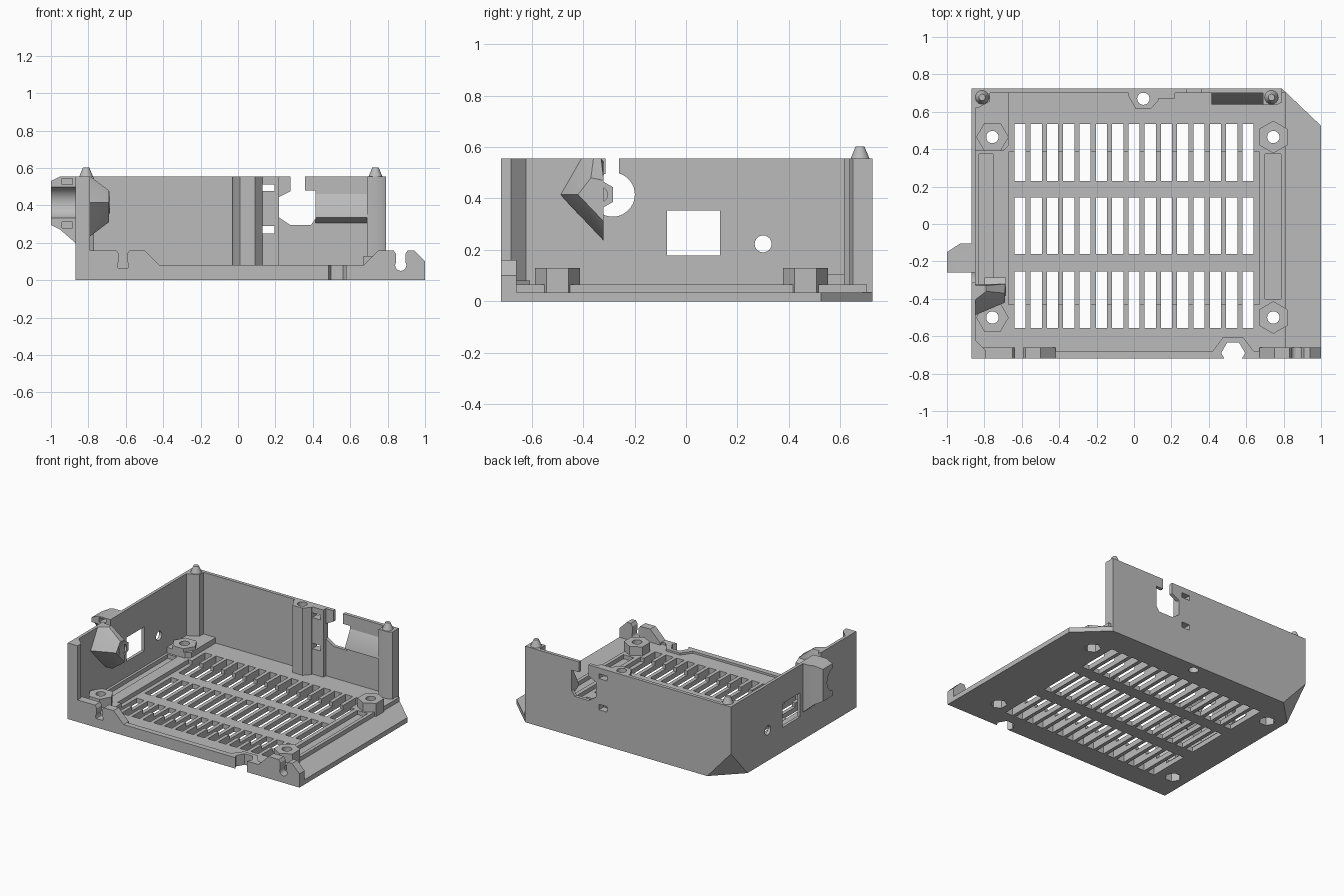
import bpy, bmesh, math
from mathutils import Vector

if "Cube" in bpy.data.objects:
    bpy.data.objects.remove(bpy.data.objects["Cube"])

grey = bpy.data.materials.new("plain grey")
grey.diffuse_color = (0.5, 0.5, 0.5, 1)
grey.use_nodes = True
grey.node_tree.nodes["Principled BSDF"].inputs["Base Color"].default_value = grey.diffuse_color


def finish(name, bm):
    bmesh.ops.recalc_face_normals(bm, faces=bm.faces)
    me = bpy.data.meshes.new(name)
    bm.to_mesh(me)
    bm.free()
    me.materials.append(grey)
    ob = bpy.data.objects.new(name, me)
    bpy.context.collection.objects.link(ob)
    return ob


def prism(name, pts, axis, a, b):
    """Extrude a 2D outline along an axis from a to b."""
    put = {'x': lambda p, t: (t, p[0], p[1]),
           'y': lambda p, t: (p[0], t, p[1]),
           'z': lambda p, t: (p[0], p[1], t)}[axis]
    bm = bmesh.new()
    f = bm.faces.new([bm.verts.new(put(p, a)) for p in pts])
    r = bmesh.ops.extrude_face_region(bm, geom=[f])
    d = Vector(put((0, 0), b - a))
    bmesh.ops.translate(bm, vec=d, verts=[v for v in r['geom'] if isinstance(v, bmesh.types.BMVert)])
    return finish(name, bm)


def rect(a0, a1, b0, b1):
    return [(a0, b0), (a1, b0), (a1, b1), (a0, b1)]


def ngon(cx, cy, r, n, turn=0):
    return [(cx + r * math.cos(turn + i * math.tau / n), cy + r * math.sin(turn + i * math.tau / n)) for i in range(n)]


def box(name, x0, x1, y0, y1, z0, z1):
    return prism(name, rect(x0, x1, y0, y1), 'z', z0, z1)


def hull(name, pts):
    bm = bmesh.new()
    for p in pts:
        bm.verts.new(p)
    bmesh.ops.convex_hull(bm, input=bm.verts)
    return finish(name, bm)


def boolean(ob, others, op='DIFFERENCE', keep=False):
    """Apply booleans, then remove the tools."""
    for o in others:
        m = ob.modifiers.new("bool", 'BOOLEAN')
        m.operation, m.solver, m.object = op, 'EXACT', o
    bpy.context.view_layer.update()
    me = bpy.data.meshes.new_from_object(ob.evaluated_get(bpy.context.evaluated_depsgraph_get()))
    ob.modifiers.clear()
    ob.data = me
    if not keep:
        for o in others:
            bpy.data.objects.remove(o)


# floor plate with raised border
floor = prism("floor", [(-.87, -.72), (1, -.72), (1, .525), (.79, .725), (-.87, .725)], 'z', 0, .035)
layer = box("floor_border", -.87, .81, -.72, .704, .02, .065)
boolean(layer, [box("cut", -.67, .67, -.43, .385, .035, .2),
                box("cut", .70, .785, -.40, .375, .035, .2),
                box("cut", -.83, -.755, -.40, .375, .035, .2)])

# vent slots in three rows
bm = bmesh.new()
for y0, y1 in ((.23, .535), (-.16, .143), (-.556, -.253)):
    for i in range(15):
        x = -.61 + i * .0871
        r = bmesh.ops.create_cube(bm, size=1)
        for v in r['verts']:
            v.co = (x + v.co.x * .06, (y0 + y1) / 2 + v.co.y * (y1 - y0), v.co.z)
slots = finish("slot_cutter", bm)
boolean(floor, [layer], 'UNION')
boolean(floor, [slots])

# back wall with notch, cable opening and small windows
back = box("back_wall", -.87, .79, .70, .725, 0, .555)
rib = box("cable_rib", .12, .22, .67, .71, .03, .555)
notch = [(.22, .335), (.28, .295), (.39, .295), (.415, .33), (.415, .48), (.357, .48),
         (.357, .6), (.28, .6), (.28, .475), (.22, .445)]
for ob in (back, rib):
    boolean(ob, [box("cut", .13, .195, .6, .8, .477, .512), box("cut", .13, .195, .6, .8, .25, .29)])
boolean(back, [prism("cut", notch, 'y', .6, .8)])
boss = prism("screw_boss", [(-.03, .71), (-.03, .685), (.01, .615), (.09, .615), (.13, .66), (.13, .71)], 'z', .03, .555)
screw = prism("cut", ngon(.05, .67, .033, 24), 'z', -.1, .7)
boolean(boss, [screw], keep=True)
boolean(floor, [screw])
prism("ledge", [(.71, .46), (.70, .46), (.64, .345), (.64, .335), (.70, .305), (.71, .305)], 'x', .415, .69)

# left wall with port openings and slotted bore
left = box("left_wall", -.87, -.848, -.72, .725, 0, .555)
boolean(left, [prism("cut", rect(-.073, .133, .178, .353), 'x', -1.1, -.7),
               prism("cut", ngon(.30, .223, .033, 24), 'x', -1.1, -.7),
               prism("cut", ngon(-.285, .415, .086, 40), 'x', -1.1, -.7),
               prism("cut", rect(-.313, -.26, .42, .7), 'x', -1.1, -.7)])

# outer bracket around the bore
bracket = prism("outer_bracket", [(-.86, .20), (-.87, .20), (-.95, .27), (-1, .295), (-1, .53), (-.95, .555), (-.86, .555)],
                'y', -.26, -.105)
boolean(bracket, [prism("cut", ngon(-.285, .415, .086, 40), 'x', -1.1, -.7),
                  prism("cut", [(-1.1, -.06), (-1.1, -.215), (-.93, -.105), (-.93, -.06)], 'z', 0, 1),
                  box("cut", -.94, -.885, -.3, -.2, .278, .31),
                  box("cut", -.94, -.885, -.3, -.2, .512, .545)])

# inner faceted arm and nut
hull("inner_arm", [(-.855, -.49, .415), (-.855, -.41, .555), (-.855, -.33, .555), (-.855, -.32, .235), (-.79, -.32, .235),
                   (-.79, -.36, .555), (-.79, -.33, .555), (-.69, -.42, .415), (-.69, -.37, .48), (-.69, -.32, .47),
                   (-.69, -.32, .31), (-.855, -.32, .54)])
nut = prism("nut", ngon(-.335, .415, .058, 6, math.pi / 6), 'x', -.80, -.685)
boolean(nut, [prism("cut", ngon(-.335, .415, .03, 20), 'x', -.70, -.6)])

# front lip with keyhole clips
lip_l = prism("front_clip_left", [(-.87, 0), (-.42, 0), (-.42, .08), (-.50, .16), (-.87, .16)], 'y', -.72, -.66)
lip_r = prism("front_clip_right", [(.67, 0), (1, 0), (1, .10), (.94, .16), (.75, .16), (.67, .08)], 'y', -.72, -.66)
for ob, x, w in ((lip_l, -.615, .022), (lip_r, .87, .025)):
    boolean(ob, [prism("cut", ngon(x, .08, .03, 20), 'y', -.8, -.6),
                 prism("cut", [(x - w, .08), (x + w, .08), (x + w, .14), (x + w + .02, .17),
                               (x - w - .02, .17), (x - w, .14)], 'y', -.8, -.6)])
lip = box("front_lip", -.43, .68, -.72, -.68, 0, .08)
collar = prism("notch_collar", [(.42, -.72), (.42, -.68), (.475, -.607), (.585, -.607), (.64, -.68), (.64, -.72)], 'z', 0, .08)
hexcut = prism("cut", ngon(.53, -.69, .064, 6), 'z', -.1, .2)
for ob in (floor, lip, collar):
    boolean(ob, [hexcut], keep=True)
bpy.data.objects.remove(hexcut)
prism("front_left_column", [(-.87, -.72), (-.79, -.72), (-.79, -.68), (-.81, -.66), (-.85, -.62), (-.87, -.62)], 'z', 0, .555)

# corner posts with conical pegs
post_l = prism("left_post", [(-.87, .725), (-.87, .62), (-.835, .62), (-.77, .655), (-.77, .725)], 'z', 0, .555)
post_r = prism("right_post", [(.79, .725), (.79, .65), (.76, .635), (.69, .635), (.69, .725)], 'z', 0, .555)
for x in (-.812, .735):
    bm = bmesh.new()
    bmesh.ops.create_cone(bm, cap_ends=True, segments=24, radius1=.04, radius2=.017, depth=.055)
    bmesh.ops.translate(bm, vec=(x, .677, .5745), verts=bm.verts)
    finish("peg", bm)

# corner block and hexagonal standoffs with through holes
block = prism("corner_block", [(-.86, .39), (-.70, .39), (-.67, .42), (-.67, .71), (-.86, .71)], 'z', .01, .105)
for x, y, t in ((-.757, .465, 0), (.745, .465, math.pi / 6), (-.757, -.5, 0), (.745, -.5, math.pi / 6)):
    post = prism("standoff", ngon(x, y, .087, 6, t), 'z', .02, .13)
    hole = prism("cut", ngon(x, y, .033, 24), 'z', -.1, .3)
    pocket = prism("cut", ngon(x, y, .055, 6, t), 'z', -.1, .06)
    for ob in (post, floor, block):
        boolean(ob, [hole, pocket], keep=True)
    bpy.data.objects.remove(hole)
    bpy.data.objects.remove(pocket)

# slanted cut across the lower back left corner
e = .01
corner = hull("cut", [(-.87 - e, .725 + e, -e), (-.67 + e, .725 + e, -e), (-.87 - e, .525 - e, -e), (-.87 - e, .725 + e, .235)])
for ob in (floor, back, left, post_l, block):
    boolean(ob, [corner], keep=True)
bpy.data.objects.remove(corner)

for ob in bpy.data.objects:
    bpy.context.view_layer.objects.active = ob
    ob.select_set(True)
bpy.ops.object.shade_smooth_by_angle(angle=math.radians(30))
